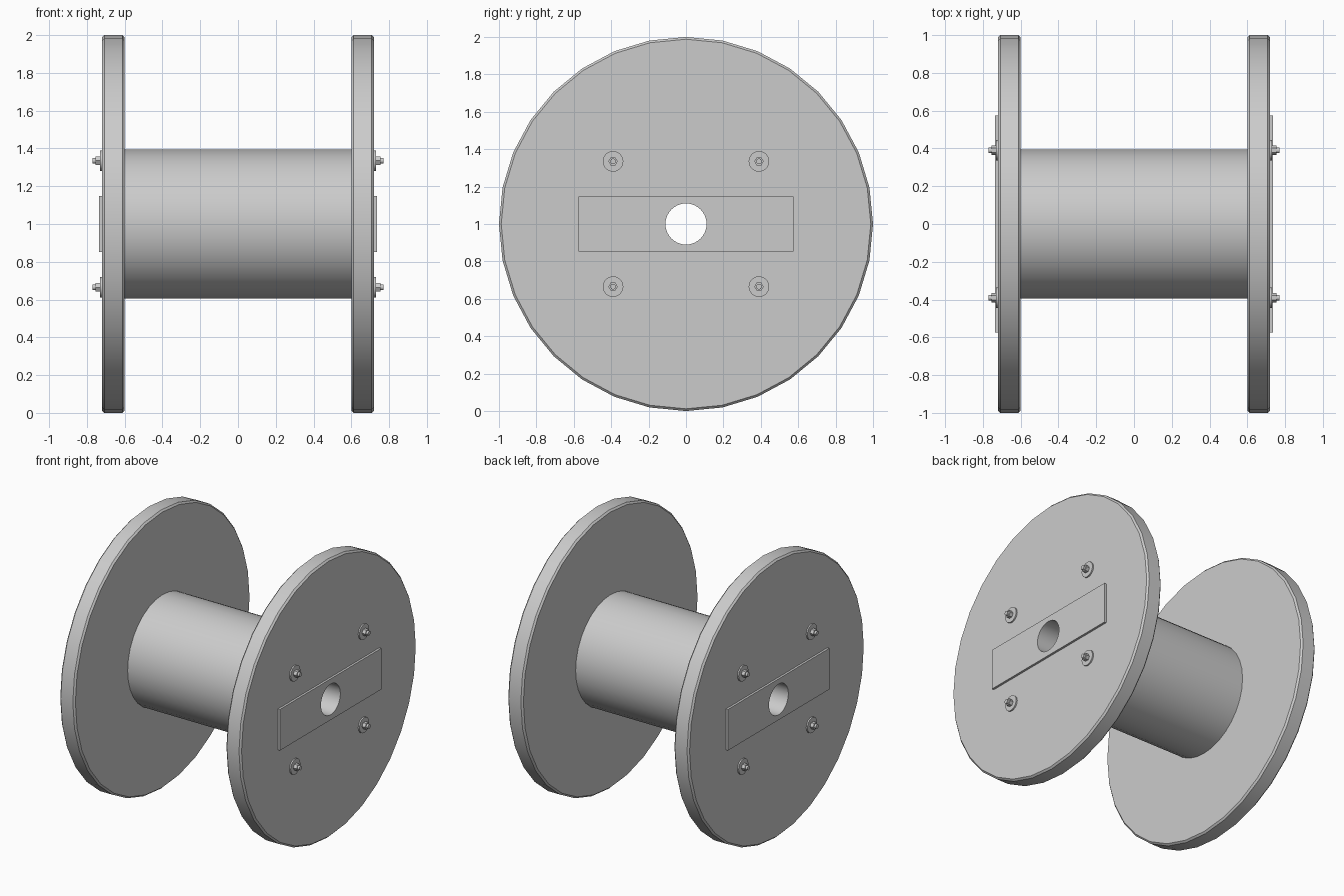
import bpy, bmesh, math
from mathutils import Matrix

cube = bpy.data.objects.get("Cube")
if cube:
    bpy.data.objects.remove(cube, do_unlink=True)

GREY = (0.6, 0.6, 0.6, 1)
mat = bpy.data.materials.new("plain grey")
mat.use_nodes = True
mat.diffuse_color = GREY
mat.node_tree.nodes["Principled BSDF"].inputs["Base Color"].default_value = GREY

CENTRE = 1.0
BORE = 0.11
FLANGE_IN, FLANGE_OUT = 0.6, 0.72


def finish(name, bm, smooth=True):
    bmesh.ops.recalc_face_normals(bm, faces=bm.faces)
    mesh = bpy.data.meshes.new(name)
    bm.to_mesh(mesh)
    bm.free()
    mesh.materials.append(mat)
    obj = bpy.data.objects.new(name, mesh)
    bpy.context.collection.objects.link(obj)
    if smooth:
        bpy.ops.object.select_all(action='DESELECT')
        obj.select_set(True)
        bpy.context.view_layer.objects.active = obj
        bpy.ops.object.shade_smooth_by_angle(angle=math.radians(30))
    return obj


def lathe(name, profile, segments, y=0, z=CENTRE, closed=False):
    """Spin (x, radius) points about an axis parallel to x."""
    bm = bmesh.new()
    rings = []
    for x, r in profile:
        if r == 0:
            rings.append([bm.verts.new((x, y, z))] * segments)
            continue
        angles = [math.tau * i / segments for i in range(segments)]
        rings.append([bm.verts.new((x, y + r * math.cos(a), z + r * math.sin(a)))
                      for a in angles])
    pairs = list(zip(rings, rings[1:]))
    if closed:
        pairs.append((rings[-1], rings[0]))
    for a, b in pairs:
        for i in range(segments):
            j = (i + 1) % segments
            bm.faces.new(dict.fromkeys((a[i], a[j], b[j], b[i])))
    return finish(name, bm)


# Drum between the flanges, bored through
lathe("drum", [(-FLANGE_IN, BORE), (-FLANGE_IN, 0.395),
               (FLANGE_IN, 0.395), (FLANGE_IN, BORE)], 32, closed=True)

for side, s in (("left", 1), ("right", -1)):
    # Flange disc with softened rim
    b = 0.012
    lathe(side + "_flange",
          [(s * x, r) for x, r in ((FLANGE_IN, BORE), (FLANGE_IN, 1 - b),
                                   (FLANGE_IN + b, 1), (FLANGE_OUT - b, 1),
                                   (FLANGE_OUT, 1 - b), (FLANGE_OUT, BORE))],
          32, closed=True)

    # Reinforcing plate with the bore cut out
    bm = bmesh.new()
    bmesh.ops.create_cube(bm, size=1, matrix=Matrix.Translation((s * 0.727, 0, CENTRE))
                          @ Matrix.Diagonal((0.018, 1.15, 0.295, 1)))
    plate = finish(side + "_plate", bm, smooth=False)
    cutter = lathe(side + "_bore_cutter",
                   [(s * 0.6, 0), (s * 0.6, BORE), (s * 0.85, BORE), (s * 0.85, 0)], 32)
    cutter.hide_render = True
    cut = plate.modifiers.new("bore", 'BOOLEAN')
    cut.operation = 'DIFFERENCE'
    cut.solver = 'EXACT'
    cut.object = cutter
    bpy.context.view_layer.objects.active = plate
    bpy.ops.object.modifier_apply(modifier=cut.name)
    bpy.data.objects.remove(cutter, do_unlink=True)

    # Four bolts: washer, hex nut and threaded end
    for end, y in (("front", -0.39), ("back", 0.39)):
        for level, z in (("lower", CENTRE - 0.335), ("upper", CENTRE + 0.335)):
            tag = f"{side}_{end}_{level}_"
            for part, x0, x1, r, n in (("washer", 0.715, 0.73, 0.055, 24),
                                       ("nut", 0.725, 0.755, 0.025, 6),
                                       ("bolt_end", 0.75, 0.77, 0.015, 16)):
                lathe(tag + part, [(s * x0, 0), (s * x0, r),
                                   (s * x1, r), (s * x1, 0)], n, y, z)
